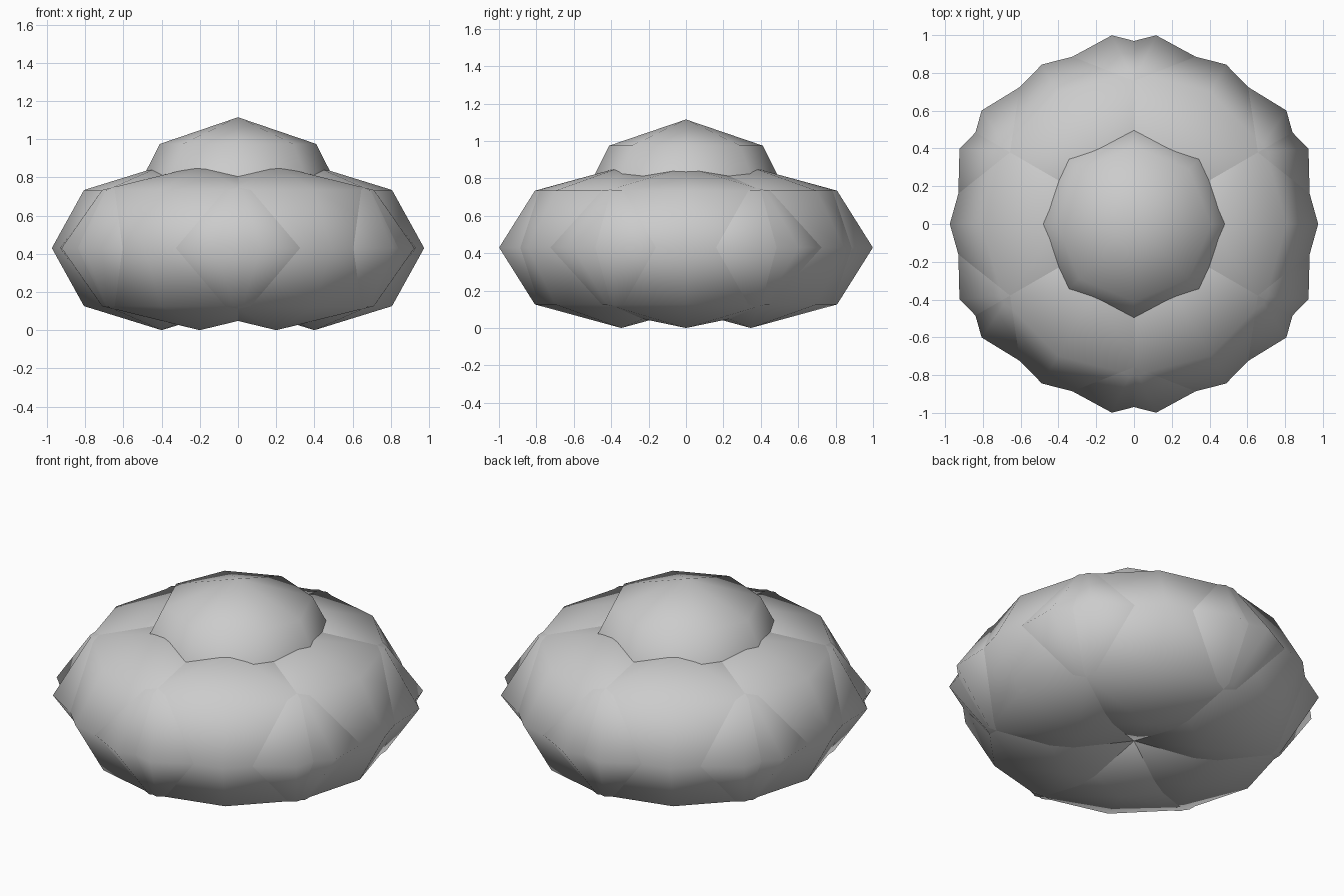
import bpy
import math

if "Cube" in bpy.data.objects:
    bpy.data.objects.remove(bpy.data.objects["Cube"])

grey = bpy.data.materials.new("soft grey")
grey.diffuse_color = (0.6, 0.6, 0.6, 1)
grey.use_nodes = True
grey.node_tree.nodes["Principled BSDF"].inputs["Base Color"].default_value = grey.diffuse_color


def blob(name, location, radii, turn=0.0):
    """Low-poly smooth ellipsoid with eight sides and four bands."""
    bpy.ops.mesh.primitive_uv_sphere_add(segments=8, ring_count=4, radius=1,
                                         location=location, rotation=(0, 0, turn))
    ob = bpy.context.object
    ob.name = name
    ob.scale = radii
    bpy.ops.object.transform_apply(location=False, rotation=False, scale=True)
    bpy.ops.object.shade_smooth()
    ob.data.materials.append(grey)
    return ob


# ring of six wide overlapping lobes
for i in range(6):
    a = math.radians(60 * i)
    blob(f"lobe_{i + 1}", (0.4 * math.cos(a), 0.4 * math.sin(a), 0.43),
         (0.575, 0.85, 0.43), a)

# rounded cap rising from the middle
blob("top_dome", (0, 0, 0.637), (0.58, 0.58, 0.478))
